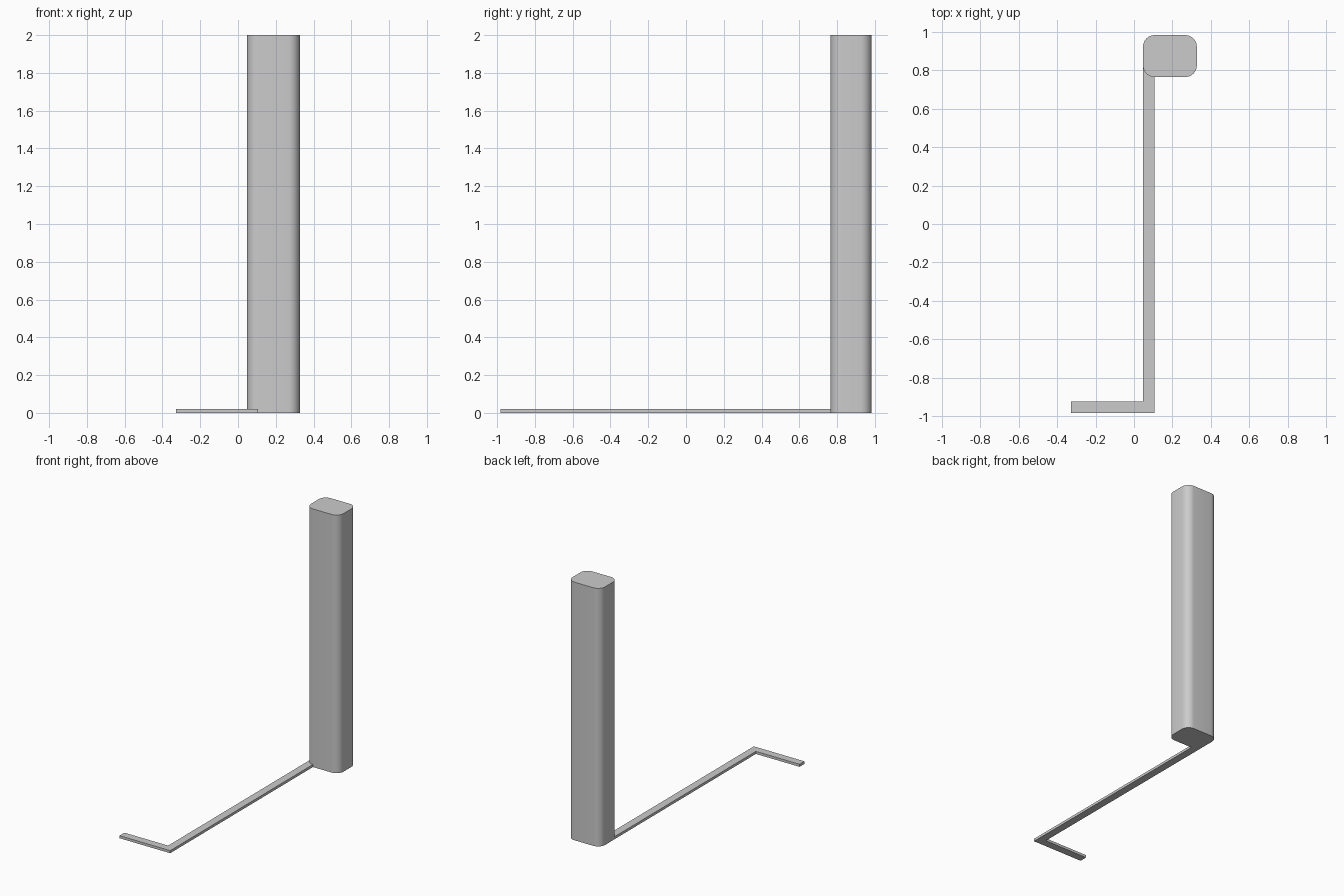
import bpy
import math

cube = bpy.data.objects.get("Cube")
if cube:
    bpy.data.objects.remove(cube, do_unlink=True)

grey = bpy.data.materials.new("plain grey")
grey.use_nodes = True
colour = (0.6, 0.6, 0.6, 1)
grey.diffuse_color = colour
grey.node_tree.nodes["Principled BSDF"].inputs["Base Color"].default_value = colour


def extrude(name, outline, height):
    """Prism from a counter-clockwise outline standing on the ground."""
    n = len(outline)
    verts = [(x, y, z) for z in (0, height) for x, y in outline]
    faces = [list(range(n))[::-1], list(range(n, 2 * n))]
    faces += [(i, (i + 1) % n, (i + 1) % n + n, i + n) for i in range(n)]
    mesh = bpy.data.meshes.new(name)
    mesh.from_pydata(verts, [], faces)
    mesh.materials.append(grey)
    obj = bpy.data.objects.new(name, mesh)
    bpy.context.collection.objects.link(obj)
    return obj


def rounded_rectangle(x0, x1, y0, y1, r, steps=8):
    centres = [(x1 - r, y1 - r), (x0 + r, y1 - r), (x0 + r, y0 + r), (x1 - r, y0 + r)]
    points = []
    for corner, (cx, cy) in enumerate(centres):
        for i in range(steps + 1):
            a = math.pi / 2 * (corner + i / steps)
            points.append((cx + r * math.cos(a), cy + r * math.sin(a)))
    return points


# Tall column with rounded vertical edges
left, width = 0.047, 0.06
column = extrude("column", rounded_rectangle(left, 0.327, 0.765, 0.983, 0.06), 2)
bpy.ops.object.select_all(action="DESELECT")
column.select_set(True)
bpy.context.view_layer.objects.active = column
bpy.ops.object.shade_smooth_by_angle(angle=math.radians(30))

# Thin L-shaped strip on the ground, running into the column's corner
front, end = -0.983, 0.825
right = left + width
extrude("floor_strip", [(-0.327, front), (right, front), (right, end),
                        (left, end), (left, front + width), (-0.327, front + width)], 0.02)
